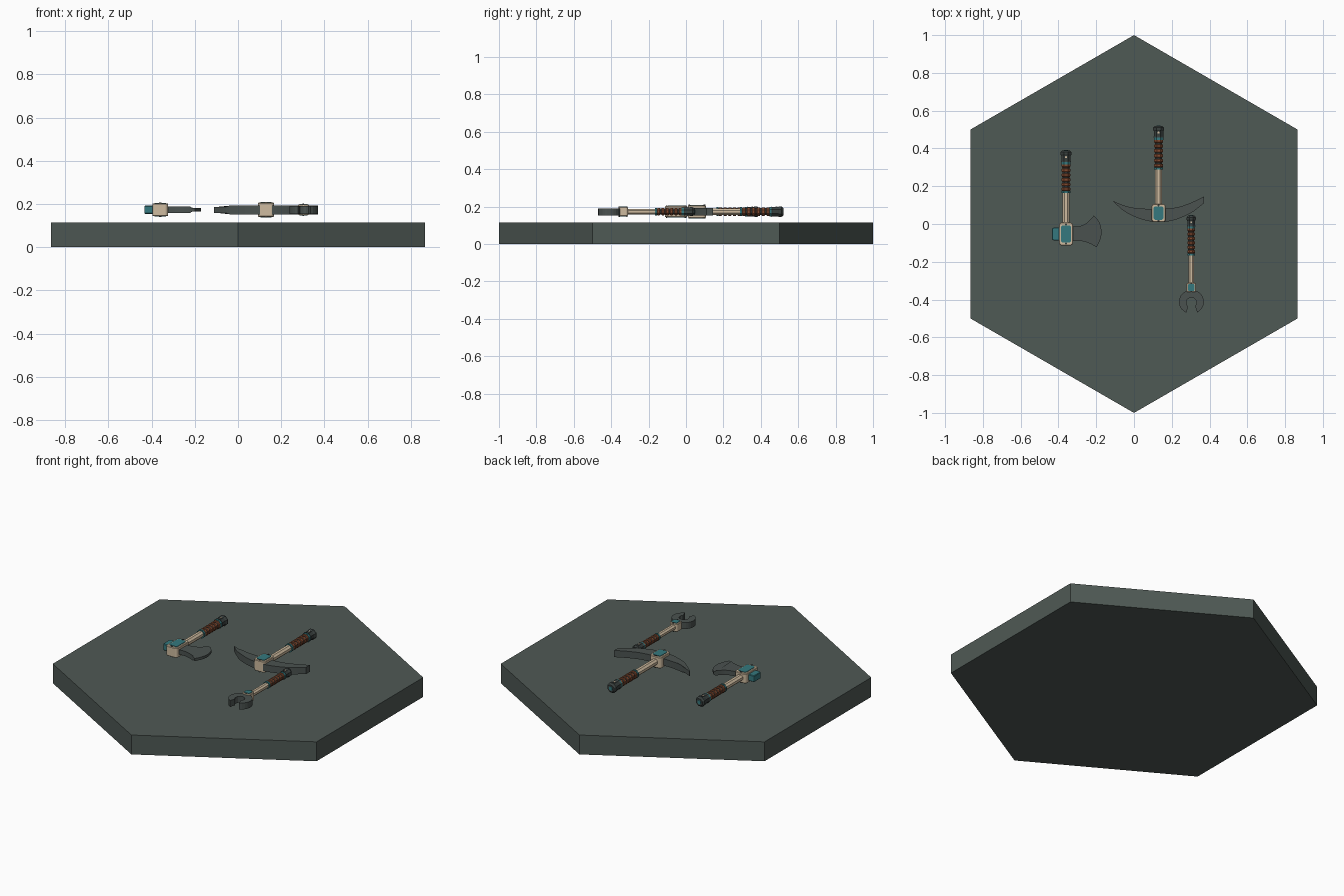
import bpy, bmesh, math
from mathutils import Vector

if "Cube" in bpy.data.objects:
    bpy.data.objects.remove(bpy.data.objects["Cube"])

ZC = 0.173  # height of the tools' centre plane


def mat(name, rgb):
    m = bpy.data.materials.new(name)
    m.diffuse_color = (*rgb, 1)
    m.use_nodes = True
    m.node_tree.nodes["Principled BSDF"].inputs["Base Color"].default_value = m.diffuse_color
    return m


SLATE = mat("slate", (0.078, 0.100, 0.090))
STEEL = mat("steel", (0.070, 0.085, 0.080))
DARK = mat("dark_iron", (0.040, 0.050, 0.048))
CREAM = mat("cream", (0.62, 0.50, 0.35))
TEAL = mat("teal", (0.035, 0.190, 0.210))
RUST = mat("rust_leather", (0.230, 0.070, 0.030))


def finish(name, bm, material, bevel=0):
    bmesh.ops.recalc_face_normals(bm, faces=bm.faces)
    me = bpy.data.meshes.new(name)
    bm.to_mesh(me)
    bm.free()
    ob = bpy.data.objects.new(name, me)
    bpy.context.collection.objects.link(ob)
    me.materials.append(material)
    if bevel:
        b = ob.modifiers.new("bevel", 'BEVEL')
        b.width, b.segments = bevel, 1
    return ob


def prism(name, pts, z0, z1, material, bevel=0):
    """Flat outline extruded upward."""
    bm = bmesh.new()
    f = bm.faces.new([bm.verts.new((x, y, z0)) for x, y in pts])
    top = bmesh.ops.extrude_face_region(bm, geom=[f])["geom"]
    for v in top:
        if isinstance(v, bmesh.types.BMVert):
            v.co.z = z1
    return finish(name, bm, material, bevel)


def cut_rect(cx, cy, hx, hy, c):
    """Rectangle with cut corners."""
    return [(cx + x, cy + y) for x, y in (
        (-hx + c, -hy), (hx - c, -hy), (hx, -hy + c), (hx, hy - c),
        (hx - c, hy), (-hx + c, hy), (-hx, hy - c), (-hx, -hy + c))]


def lathe(name, x, profile, material, sides=8):
    """Eight-sided turned part along y from (y, radius) pairs."""
    bm = bmesh.new()
    rings = []
    for y, r in profile:
        r /= math.cos(math.pi / sides)
        rings.append([bm.verts.new((x + r * math.cos(a), y, ZC + r * math.sin(a)))
                      for a in ((i + .5) * math.tau / sides for i in range(sides))])
    for a, b in zip(rings, rings[1:]):
        for i in range(sides):
            j = (i + 1) % sides
            bm.faces.new((a[i], a[j], b[j], b[i]))
    bm.faces.new(rings[0])
    bm.faces.new(rings[-1])
    return finish(name, bm, material)


def curve(pts, n=5):
    """Smooth outline through the given points."""
    p = [Vector(q) for q in pts]
    p = [2 * p[0] - p[1]] + p + [2 * p[-1] - p[-2]]
    out = []
    for a, b, c, d in zip(p, p[1:], p[2:], p[3:]):
        for k in range(n):
            t = k / n
            out.append(.5 * (2 * b + (c - a) * t + (2 * a - 5 * b + 4 * c - d) * t * t
                             + (3 * b - a - 3 * c + d) * t ** 3))
    return [tuple(v) for v in out] + [tuple(pts[-1])]


def handle(tool, x, end, grip_top, grip_end, shaft_end, r):
    """Pommel, wrapped grip and shaft, running from the pommel toward -y."""
    lathe(tool + "_shaft", x, [(grip_end, r * .72), (shaft_end, r * .72)], CREAM)
    lathe(tool + "_grip_core", x, [(grip_top, r * .76), (grip_end, r * .76)], DARK)
    n = 6
    step = (grip_top - grip_end) / n
    for i in range(n):
        a = grip_top - i * step
        lathe(f"{tool}_grip_wrap_{i}", x,
              [(a - .002, r * .8), (a - .2 * step, r * .92),
               (a - .65 * step, r * .92), (a - .8 * step, r * .8)], RUST)
    lathe(tool + "_grip_ring", x, [(grip_end + .005, r * .95), (grip_end - .006, r * .95)], TEAL)
    lathe(tool + "_pommel_ring", x, [(grip_top + .008, r), (grip_top - .004, r)], TEAL)
    lathe(tool + "_pommel", x,
          [(end, r * .8), (end - .01, r * 1.15), (end - .022, r * 1.15), (end - .028, r),
           (grip_top + .014, r), (grip_top + .008, r * 1.1)], DARK)
    lathe(tool + "_pommel_cap", x, [(end + .002, r * .45), (end - .004, r * .45)], TEAL)
    for s in (-1, 1):
        z = ZC + s * r
        prism(tool + "_pommel_stud", cut_rect(x, end - .036, r * .2, r * .2, r * .08),
              z - .002, z + .002, CREAM)


def head(tool, x, y, hx, hy, hz):
    """Cream socket block with inlaid plates and rivets on both flats."""
    prism(tool + "_socket", cut_rect(x, y, hx, hy, hx * .25), ZC - hz, ZC + hz, CREAM, .003)
    for s in (-1, 1):
        z = ZC + s * hz
        prism(tool + "_plate", cut_rect(x, y, hx * .7, hy * .74, hx * .18),
              z - .003, z + .003, TEAL)
        for k in (-1, 1):
            prism(tool + "_rivet", cut_rect(x, y + k * hy * .84, hx * .13, hx * .13, hx * .05),
                  z - .004, z + .004, DARK)


# Hexagonal base
prism("base", [(math.sin(i * math.pi / 3), math.cos(i * math.pi / 3)) for i in range(6)],
      0, .115, SLATE)

# Axe
handle("axe", -.36, .39, .32, .17, -.01, .025)
head("axe", -.36, -.053, .037, .06, .029)
prism("axe_poll", cut_rect(-.41, -.053, .024, .034, .006), ZC - .019, ZC + .019, TEAL, .003)
upper = curve([(-.34, -.015), (-.29, -.012), (-.25, .006), (-.213, .044)])
edge = curve([(-.213, .044), (-.183, .01), (-.172, -.04), (-.178, -.08), (-.198, -.123)])
lower = curve([(-.198, -.123), (-.235, -.103), (-.28, -.09), (-.34, -.09)])
blade = prism("axe_blade", upper + edge[1:] + lower[1:], ZC - .014, ZC + .014, STEEL)
for v in blade.data.vertices:  # thin the cutting edge
    if v.co.x > -.215:
        v.co.z = ZC + (v.co.z - ZC) * .55

# Pickaxe
handle("pickaxe", .13, .52, .45, .295, .09, .025)
head("pickaxe", .13, .058, .037, .048, .033)
top = curve([(-.11, .122), (-.05, .097), (.02, .083), (.13, .08), (.22, .087),
             (.29, .108), (.37, .145)])
bottom = curve([(.37, .11), (.3, .057), (.21, .02), (.13, .01), (.05, .022),
                (-.04, .06), (-.108, .116)])
pick = prism("pickaxe_blade", top + bottom, ZC - .021, ZC + .019, STEEL)
for v in pick.data.vertices:  # taper the spike
    if v.co.x < -.05:
        v.co.z = ZC + (v.co.z - ZC) * .7

# Wrench
handle("wrench", .303, .045, -.02, -.16, -.32, .021)
head("wrench", .303, -.336, .026, .025, .024)
cx, cy, tilt = .304, -.412, math.radians(-88)
outer = [(cx + .066 * math.cos(a), cy + .063 * math.sin(a))
         for a in (tilt + .45 + i * (math.tau - .9) / 22 for i in range(23))]
jaw = [(cx + .027 * math.cos(a), cy - .004 + .027 * math.sin(a))
       for a in (tilt - .75 - i * (math.tau - 1.5) / 10 for i in range(11))]
prism("wrench_jaw", outer + jaw, ZC - .02, ZC + .018, STEEL)
